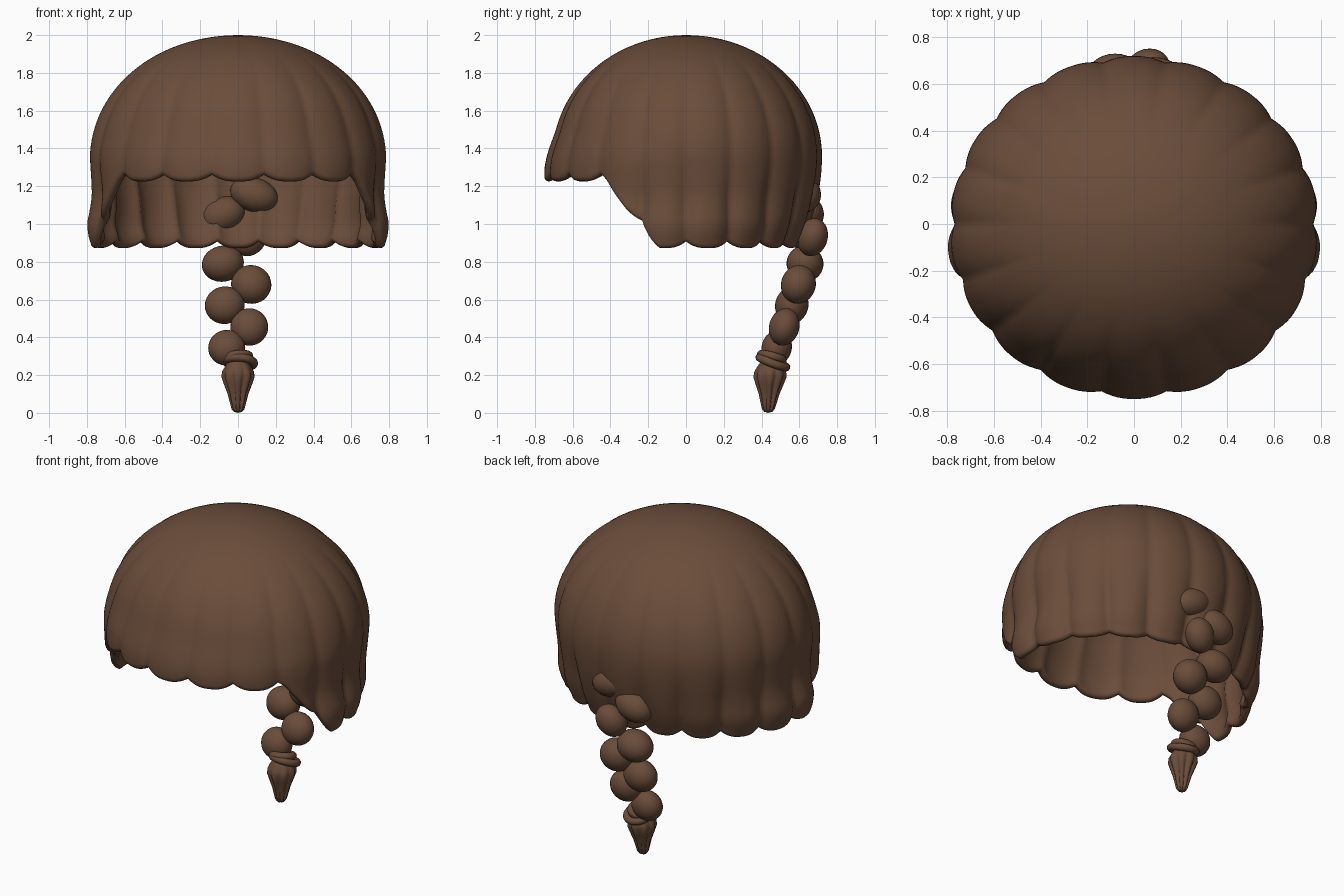
import bpy, bmesh, math
from mathutils import Vector, Matrix

if "Cube" in bpy.data.objects:
    bpy.data.objects.remove(bpy.data.objects["Cube"])

brown = bpy.data.materials.new("chestnut brown")
brown.diffuse_color = (0.145, 0.073, 0.042, 1)
brown.use_nodes = True
brown.node_tree.nodes["Principled BSDF"].inputs["Base Color"].default_value = brown.diffuse_color

LOBES, STEPS = 18, 216      # hair locks around the head, segments around
MID, TOP = 1.36, 2.0        # widest height and crown height
THICK = 0.05


def interp(x, pts):
    if x <= pts[0][0]:
        return pts[0][1]
    for (a, u), (b, v) in zip(pts, pts[1:]):
        if x <= b:
            return u + (v - u) * (x - a) / (b - a)
    return pts[-1][1]


def smooth(x):
    x = min(1, max(0, x))
    return x * x * (3 - 2 * x)


def finish(name, bm):
    bmesh.ops.recalc_face_normals(bm, faces=bm.faces)
    me = bpy.data.meshes.new(name)
    bm.to_mesh(me)
    bm.free()
    me.materials.append(brown)
    me.polygons.foreach_set("use_smooth", [True] * len(me.polygons))
    ob = bpy.data.objects.new(name, me)
    bpy.context.collection.objects.link(ob)
    return ob


def loft(name, rings, start, end):
    """Skin closed rings, capped by a point at each end."""
    bm = bmesh.new()
    vs = [[bm.verts.new(p) for p in r] for r in rings]
    n = len(vs[0])
    for a, b in zip(vs, vs[1:]):
        for i in range(n):
            bm.faces.new((a[i], a[(i + 1) % n], b[(i + 1) % n], b[i]))
    for ring, tip in ((vs[0], start), (vs[-1], end)):
        c = bm.verts.new(tip)
        for i in range(n):
            bm.faces.new((c, ring[i], ring[(i + 1) % n]))
    return finish(name, bm)


# Hair cap: short fringe in front, long sides and back, scalloped hem
HEM = [(52, 1.225), (54, 1.215), (63, 1.08), (70, 0.98), (74, 0.92), (78, 0.872)]
SIDE = [(0.88, -0.01), (0.94, 0.008), (1.0, 0.016), (1.07, 0.0), (1.15, -0.012), (1.25, -0.008), (1.36, 0)]


def scallop(phi):
    return 1 - abs(math.cos(phi * LOBES / 2))


def hem(phi):
    deg = abs(math.degrees(phi))
    return interp(deg, HEM) + 0.035 * scallop(phi) ** 1.5 + THICK / 2


def wall(phi, z, scale, inset):
    """Point on the cap; phi = 0 faces the front."""
    c, s = math.cos(phi), math.sin(phi)
    front, back = max(0, c), max(0, -c)
    drop = max(0, MID - z)
    grow = 0.045 * front * smooth((1.52 - z) / 0.25)
    grow -= 0.5 * back * drop * drop
    grow += s * s * interp(z, SIDE)
    groove = 0.018 * smooth((scale - 0.45) / 0.5) + 0.02 * smooth(drop / 0.3)
    groove *= scallop(phi) ** 1.3
    k = grow - groove - inset
    rx, ry = 0.787 * scale + k * scale, (0.705 if c > 0 else 0.72) * scale + k * scale
    return Vector((rx * s, -ry * c, z))


phis = [(i / STEPS * 2 - 1) * math.pi for i in range(STEPS)]
DOME, SKIRT, EDGE = 24, 12, 6


def dome_row(j, inset):
    a = j / DOME * math.pi / 2
    z = MID + (TOP - MID - inset) * math.cos(a)
    return [wall(p, z, math.sin(a), inset) for p in phis]


def skirt_row(j, inset):
    return [wall(p, MID + (hem(p) - MID) * j / SKIRT, 1, inset) for p in phis]


def edge_row(j):
    a = j / EDGE * math.pi
    rows = []
    for p in phis:
        v = wall(p, hem(p), 1, THICK / 2 * (1 - math.cos(a)))
        v.z -= THICK / 2 * math.sin(a)
        rows.append(v)
    return rows


outer = [dome_row(j, 0) for j in range(1, DOME + 1)] + [skirt_row(j, 0) for j in range(1, SKIRT + 1)]
inner = [dome_row(j, THICK) for j in range(1, DOME + 1)] + [skirt_row(j, THICK) for j in range(1, SKIRT + 1)]
loft("hair_cap", outer + [edge_row(j) for j in range(1, EDGE)] + inner[::-1],
     (0, 0, TOP), (0, 0, TOP - THICK))

# Braid: alternating plump strands (x, y, z, half width, half depth, half height, tilt)
BRAID = [
    (0.085, 0.625, 1.155, 0.13, 0.09, 0.09, 18),
    (-0.08, 0.64, 1.05, 0.122, 0.09, 0.092, -22),
    (0.06, 0.67, 0.93, 0.09, 0.08, 0.105, 30),
    (-0.08, 0.63, 0.79, 0.112, 0.098, 0.095, -12),
    (0.07, 0.595, 0.68, 0.107, 0.092, 0.103, 10),
    (-0.07, 0.56, 0.57, 0.106, 0.088, 0.1, -10),
    (0.06, 0.52, 0.455, 0.1, 0.08, 0.1, 10),
    (-0.06, 0.48, 0.345, 0.098, 0.08, 0.095, -10),
]
for i, (x, y, z, rx, ry, rz, tilt) in enumerate(BRAID):
    bm = bmesh.new()
    m = (Matrix.Translation((x, y, z)) @ Matrix.Rotation(math.radians(tilt), 4, 'Y')
         @ Matrix.Rotation(math.radians(-15), 4, 'X') @ Matrix.Diagonal((rx, ry, rz, 1)))
    bmesh.ops.create_uvsphere(bm, u_segments=28, v_segments=18, radius=1, matrix=m)
    finish(f"braid_strand_{i + 1}", bm)


# Hair tie: two tilted rings
def ring(name, centre, major, minor, tilt_x, tilt_y):
    bpy.ops.mesh.primitive_torus_add(
        location=centre, rotation=(math.radians(tilt_x), math.radians(tilt_y), 0),
        major_radius=major, minor_radius=minor, major_segments=32, minor_segments=12)
    ob = bpy.context.object
    ob.name = name
    ob.data.materials.append(brown)
    bpy.ops.object.shade_smooth()


ring("hair_tie_upper", (0.0, 0.455, 0.295), 0.058, 0.023, -15, -6)
ring("hair_tie_lower", (0.01, 0.46, 0.268), 0.075, 0.022, -20, 5)

# Braid end: fluted tuft narrowing to a tip
TUFT = [(0.29, 0.04), (0.26, 0.06), (0.22, 0.084), (0.19, 0.088), (0.15, 0.074),
        (0.1, 0.055), (0.05, 0.042), (0.02, 0.034), (0.006, 0.022)]
rings = []
for z, r in TUFT:
    cy = 0.435 + 0.05 * z
    row = []
    for i in range(64):
        a = i / 64 * math.tau
        k = r * (1 - 0.25 * (1 - abs(math.cos(4 * a))) * smooth((0.28 - z) / 0.15))
        row.append((k * math.cos(a), cy + k * math.sin(a), z))
    rings.append(row)
loft("braid_end", rings, (0, 0.45, 0.3), (0, 0.435, 0.0))
